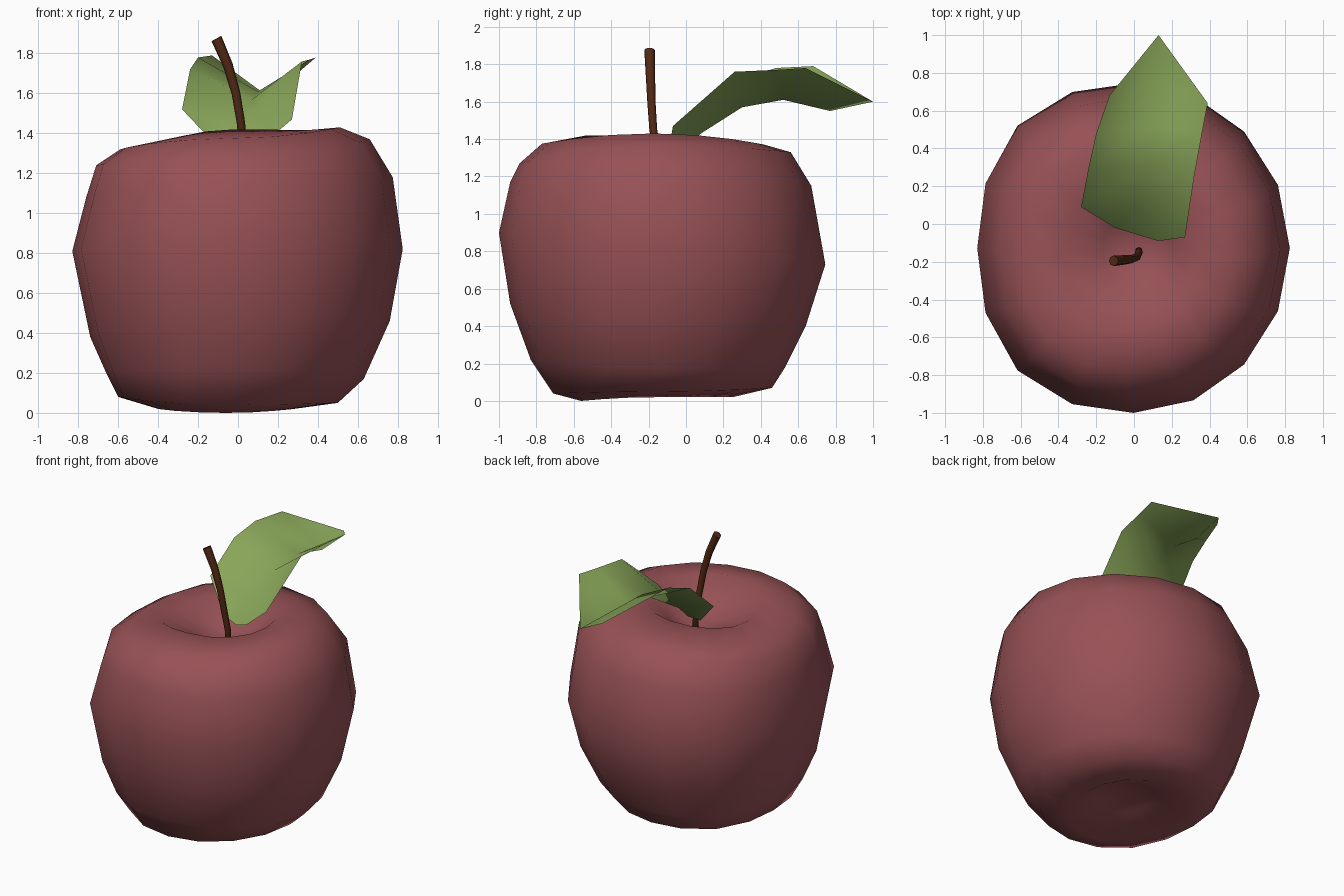
import bpy, math

if "Cube" in bpy.data.objects:
    bpy.data.objects.remove(bpy.data.objects["Cube"])

def material(name, rgb):
    m = bpy.data.materials.new(name)
    m.diffuse_color = (*rgb, 1)
    m.use_nodes = True
    m.node_tree.nodes["Principled BSDF"].inputs["Base Color"].default_value = m.diffuse_color
    return m

def make(name, verts, faces, mat):
    me = bpy.data.meshes.new(name)
    me.from_pydata(verts, [], faces)
    me.materials.append(mat)
    me.shade_smooth()
    ob = bpy.data.objects.new(name, me)
    bpy.context.collection.objects.link(ob)
    return ob

red = material("apple_red", (0.31, 0.083, 0.092))
brown = material("stem_brown", (0.085, 0.022, 0.007))
green = material("leaf_green", (0.25, 0.38, 0.10))

def strip(rows, n, closed):
    """Quads between consecutive rows of n vertices."""
    return [(r*n + i, r*n + (i+1) % n, (r+1)*n + (i+1) % n, (r+1)*n + i)
            for r in range(rows-1) for i in range(n if closed else n-1)]

# Apple body: lopsided rings as (left, right, front, back) extents and heights
N = 16
rings = [
    ((-.22, .14, -.32, .06), (.09, .09, .08, .09)),
    ((-.40, .28, -.56, .25), (.02, .02, 0, .02)),
    ((-.60, .50, -.71, .46), (.08, .05, .04, .07)),
    ((-.66, .63, -.83, .53), (.20, .17, .22, .18)),
    ((-.74, .76, -.94, .64), (.38, .46, .52, .40)),
    ((-.83, .825, -1.0, .745), (.81, .82, .90, .73)),
    ((-.76, .775, -.94, .67), (1.08, 1.18, 1.17, 1.15)),
    ((-.71, .66, -.89, .56), (1.24, 1.37, 1.27, 1.33)),
    ((-.59, .51, -.77, .42), (1.32, 1.43, 1.375, 1.37)),
    ((-.38, .34, -.53, .20), (1.35, 1.415, 1.42, 1.39)),
    ((-.17, .20, -.32, .03), (1.26, 1.29, 1.28, 1.27)),
]
verts = []
for (l, r, f, b), (zl, zr, zf, zb) in rings:
    for i in range(N):
        a = 2*math.pi*i/N
        c, s = math.cos(a), math.sin(a)
        full = 1 + (0.05*math.sin(2*a)**2 if c < 0 else 0)
        verts.append(((l+r)/2 + (r-l)/2*c*full, (f+b)/2 + (b-f)/2*s*full,
                      c*c*(zr if c > 0 else zl) + s*s*(zb if s > 0 else zf)))
faces = strip(len(rings), N, True)
top = (len(rings)-1)*N
verts += [(-.04, -.13, .12), (.025, -.145, 1.18)]
for i in range(N):
    j = (i+1) % N
    faces += [(j, i, len(verts)-2), (top+i, top+j, len(verts)-1)]
make("apple_body", verts, faces, red)

# Stem: tapered bent tube
path = [(.025, -.14, 1.15, .019), (.027, -.15, 1.3, .02), (.015, -.175, 1.45, .021),
        (-.01, -.185, 1.6, .022), (-.05, -.19, 1.74, .025), (-.108, -.195, 1.875, .028)]
S = 8
sv = []
for k, (x, y, z, r) in enumerate(path):
    tilt = .1 * k
    for i in range(S):
        a = 2*math.pi*i/S
        sv.append((x + r*math.cos(a)*math.cos(tilt), y + r*math.sin(a),
                   z + r*math.cos(a)*math.sin(tilt)))
sf = strip(len(path), S, True)
sf += [tuple(reversed(range(S))), tuple(range((len(path)-1)*S, len(path)*S))]
stem = make("stem", sv, sf, brown)
stem.data.polygons[-1].use_smooth = False

# Leaf: folded arching sheet, rows of left edge, midrib, right edge
leaf = [
    (-.10, -.02, 1.33), (.03, -.06, 1.31), (.13, -.09, 1.35),
    (-.28, .09, 1.52), (0, .08, 1.43), (.27, -.07, 1.47),
    (-.24, .30, 1.72), (.07, .30, 1.57), (.32, .26, 1.76),
    (-.20, .48, 1.78), (.10, .52, 1.61), (.36, .48, 1.77),
    (-.13, .68, 1.79), (.12, .77, 1.55), (.39, .64, 1.78),
    (.13, 1.0, 1.60),
]
lf = strip(5, 3, False) + [(12, 13, 15), (13, 14, 15)]
make("leaf", leaf, lf, green)
